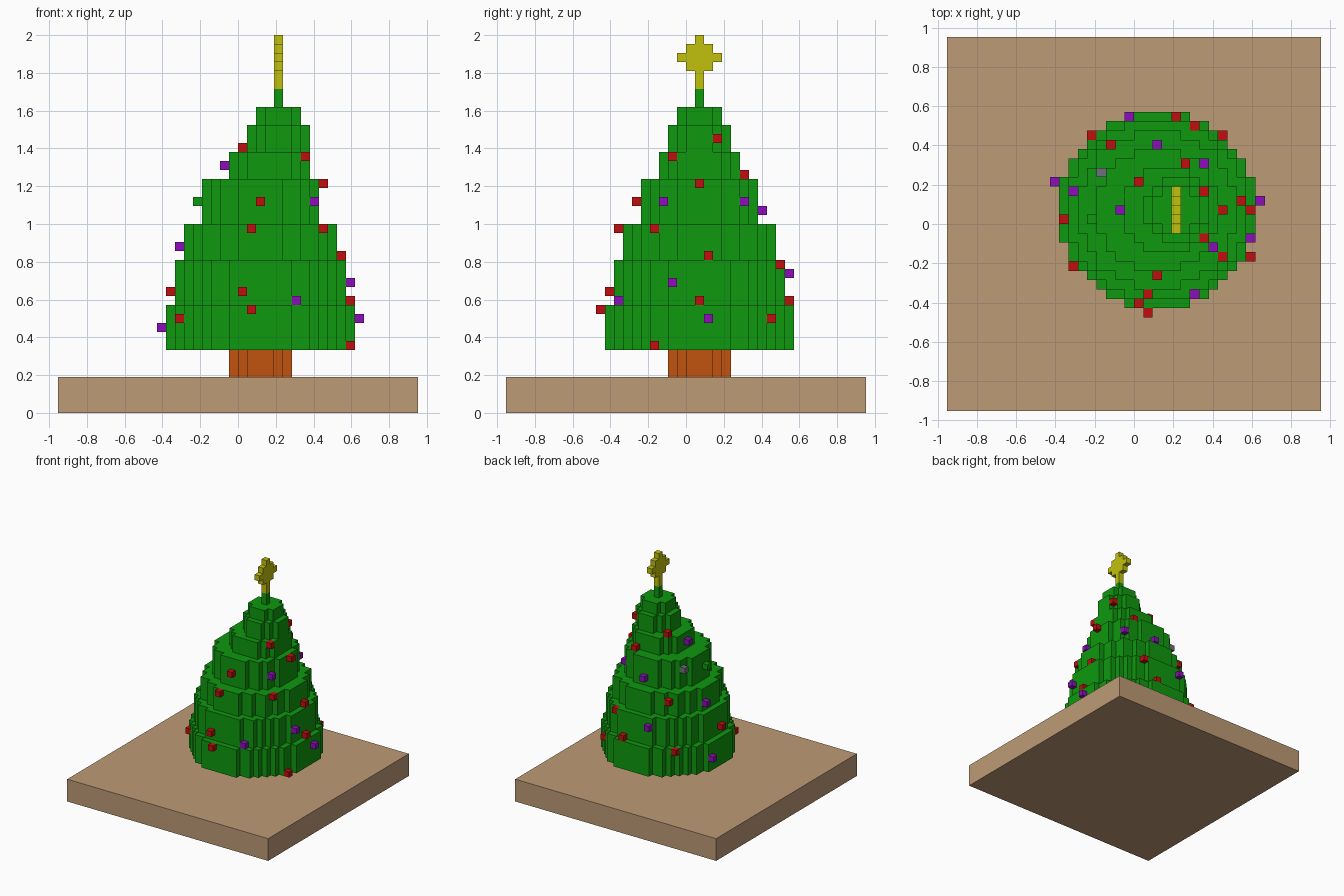
import bpy, bmesh
from mathutils import Vector

cube = bpy.data.objects.get("Cube")
if cube:
    bpy.data.objects.remove(cube, do_unlink=True)

S = 2 / 42  # size of one block


def material(name, rgb):
    lin = [((c / 255 + 0.055) / 1.055) ** 2.4 for c in rgb] + [1.0]
    m = bpy.data.materials.new(name)
    m.use_nodes = True
    m.diffuse_color = lin
    bsdf = next(n for n in m.node_tree.nodes if n.type == 'BSDF_PRINCIPLED')
    bsdf.inputs["Base Color"].default_value = lin
    return m


GREEN = material("needle green", (14, 152, 14))
RED = material("bauble red", (193, 14, 14))
PURPLE = material("bauble purple", (140, 14, 184))
GREY = material("bauble grey", (112, 112, 128))
YELLOW = material("star yellow", (193, 193, 14))
BROWN = material("trunk brown", (193, 82, 14))
TAN = material("base tan", (190, 155, 118))


def finish(bm, name, mat):
    bmesh.ops.recalc_face_normals(bm, faces=bm.faces)
    me = bpy.data.meshes.new(name)
    bm.to_mesh(me)
    bm.free()
    me.materials.append(mat)
    ob = bpy.data.objects.new(name, me)
    bpy.context.scene.collection.objects.link(ob)
    return ob


def prism(name, cells, lo, hi, mat, axis='Z'):
    """Extrude a set of grid cells from lo to hi along Z (cells x, y) or X (cells y, z)."""
    bm = bmesh.new()

    def face(pts):
        order = (lambda u, v, w: (u, v, w)) if axis == 'Z' else (lambda u, v, w: (w, u, v))
        bm.faces.new([bm.verts.new(Vector(order(*p)) * S) for p in pts])

    for u, v in cells:
        ring = [(u, v), (u + 1, v), (u + 1, v + 1), (u, v + 1)]
        for w in (lo, hi):
            face([(a, b, w) for a, b in ring])
        for i, (du, dv) in enumerate([(0, -1), (1, 0), (0, 1), (-1, 0)]):
            if (u + du, v + dv) not in cells:
                a, b = ring[i], ring[(i + 1) % 4]
                face([(*a, lo), (*b, lo), (*b, hi), (*a, hi)])
    bmesh.ops.remove_doubles(bm, verts=bm.verts, dist=S * 0.01)
    bmesh.ops.recalc_face_normals(bm, faces=bm.faces)
    bmesh.ops.dissolve_limit(bm, angle_limit=0.02, verts=bm.verts, edges=bm.edges)
    return finish(bm, name, mat)


def disc(cx, cy, width):
    """Stepped circle of cells, an odd number of blocks wide."""
    r = width // 2
    span = range(-r, r + 1)
    return {(cx + i, cy + j) for i in span for j in span
            if i * i + j * j <= width * width / 4}


def blocks(name, places, mat):
    """Single blocks at grid places."""
    bm = bmesh.new()
    for p in places:
        cube = bmesh.ops.create_cube(bm, size=S)
        bmesh.ops.translate(bm, verts=cube["verts"],
                            vec=(Vector(p) + Vector((.5, .5, .5))) * S)
    return finish(bm, name, mat)


# Square base
bm = bmesh.new()
bmesh.ops.create_cube(bm, size=1)
bmesh.ops.scale(bm, vec=(40 * S, 40 * S, 4 * S), verts=bm.verts)
bmesh.ops.translate(bm, vec=(0, 0, 2 * S), verts=bm.verts)
finish(bm, "base", TAN)

# Trunk
prism("trunk", disc(2, 1, 7), 4, 7, BROWN)

# Foliage tiers: centre x, width, bottom, top
TIERS = [(2, 21, 7, 12), (2, 19, 12, 17), (2, 17, 17, 21), (2, 13, 21, 26),
         (3, 9, 26, 29), (4, 7, 29, 32), (4, 5, 32, 34), (4, 1, 34, 36)]
for n, (cx, width, lo, hi) in enumerate(TIERS, 1):
    prism(f"foliage_tier_{n}", disc(cx, 1, width), lo, hi, GREEN)

# Star and its stem, one block thick: half width of each row
star = {(1 + j, 36 + k) for k, h in enumerate((0, 0, 1, 2, 1, 0)) for j in range(-h, h + 1)}
prism("star", star, 4, 5, YELLOW, axis='X')

# Baubles on the tiers
blocks("red_baubles", [
    (7, 3, 30), (0, 4, 29), (7, -2, 28), (5, 6, 26), (9, 1, 25), (2, -6, 23),
    (1, -8, 20), (9, -4, 20), (-3, 8, 19), (11, 2, 17), (6, 10, 16), (-8, 0, 13),
    (0, -9, 13), (12, 1, 12), (4, 11, 12), (1, -10, 11), (-5, 9, 11), (-7, -5, 10),
    (9, 9, 10), (12, -4, 7)], RED)
blocks("purple_baubles", [
    (-2, 1, 27), (8, -3, 23), (7, 6, 23), (2, 8, 22), (-7, 3, 18), (-1, 11, 15),
    (12, -2, 14), (6, -8, 12), (13, 2, 10), (-9, 4, 9)], PURPLE)
blocks("grey_bauble", [(-4, 5, 24)], GREY)
blocks("green_bauble", [(-5, 0, 23)], GREEN)
